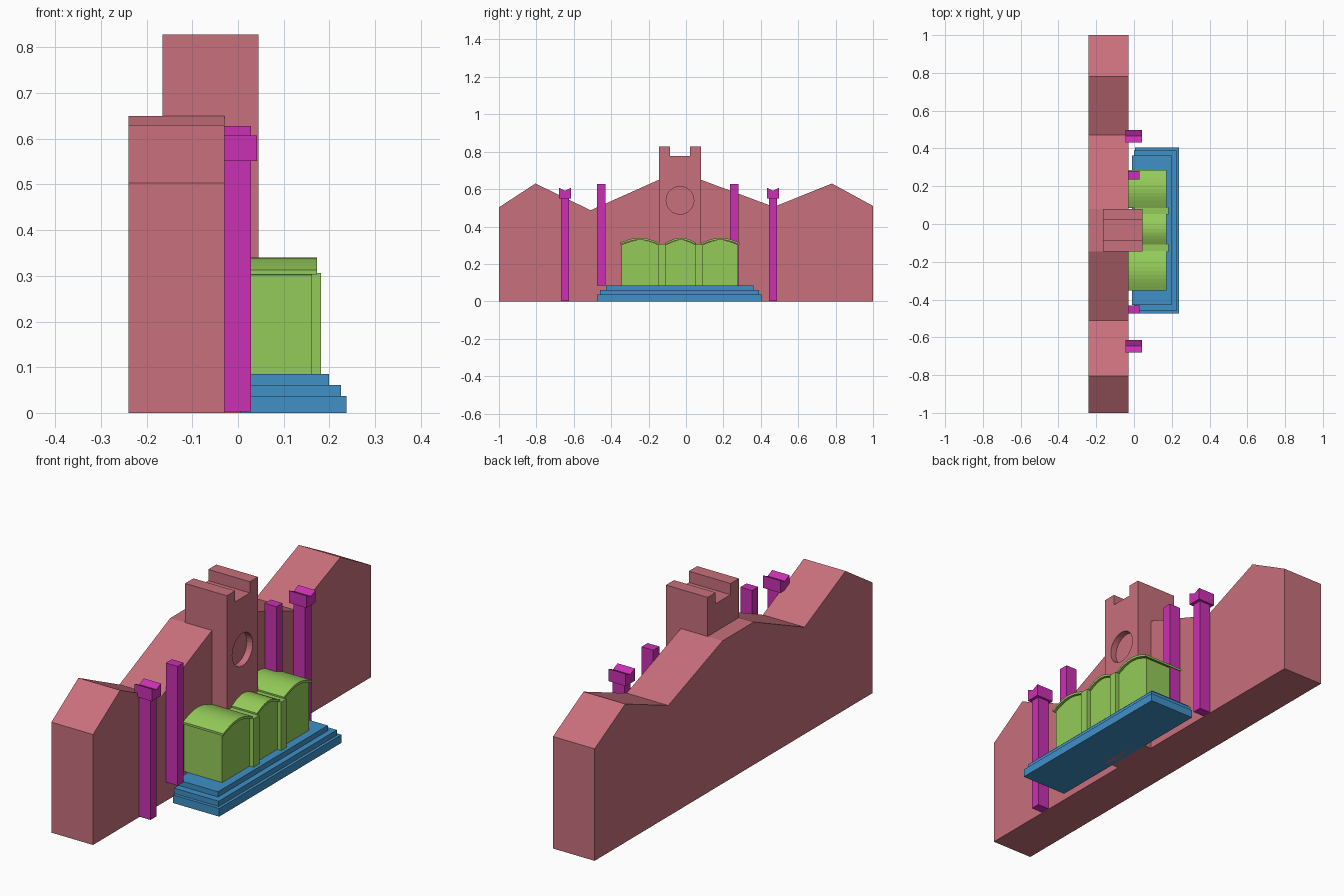
import bpy, bmesh, math

if "Cube" in bpy.data.objects:
    bpy.data.objects.remove(bpy.data.objects["Cube"])


def material(name, col):
    m = bpy.data.materials.new(name)
    m.diffuse_color = (*col, 1)
    m.use_nodes = True
    m.node_tree.nodes["Principled BSDF"].inputs["Base Color"].default_value = m.diffuse_color
    return m


ROSE = material("rose", (0.58, 0.16, 0.20))
GREEN = material("green", (0.30, 0.60, 0.10))
BLUE = material("blue", (0.05, 0.28, 0.57))
MAGENTA = material("magenta", (0.60, 0.03, 0.45))


def extrude_profile(name, pts, x0, x1, mat):
    """Extrude a (y, z) outline along x."""
    bm = bmesh.new()
    face = bm.faces.new([bm.verts.new((x0, y, z)) for y, z in pts])
    out = bmesh.ops.extrude_face_region(bm, geom=[face])
    verts = [v for v in out["geom"] if isinstance(v, bmesh.types.BMVert)]
    bmesh.ops.translate(bm, verts=verts, vec=(x1 - x0, 0, 0))
    bmesh.ops.recalc_face_normals(bm, faces=bm.faces)
    me = bpy.data.meshes.new(name)
    bm.to_mesh(me)
    bm.free()
    me.materials.append(mat)
    ob = bpy.data.objects.new(name, me)
    bpy.context.collection.objects.link(ob)
    return ob


def box(name, x0, x1, y0, y1, z0, z1, mat):
    return extrude_profile(name, [(y0, z0), (y1, z0), (y1, z1), (y0, z1)], x0, x1, mat)


# Long gabled wall
extrude_profile("facade", [(-1, 0), (1, 0), (1, 0.51), (0.78, 0.63), (0.47, 0.505),
                           (0.08, 0.65), (-0.145, 0.65), (-0.51, 0.487),
                           (-0.805, 0.63), (-1, 0.503)], -0.24, -0.03, ROSE)

# Central tower with notched top and round recess
tower = extrude_profile("tower", [(-0.145, 0), (0.08, 0), (0.08, 0.828), (0.022, 0.828),
                                  (0.022, 0.777), (-0.085, 0.777), (-0.085, 0.828),
                                  (-0.145, 0.828)], -0.165, 0.045, ROSE)
ring = [(-0.032 + 0.074 * math.cos(math.tau * i / 32),
         0.54 + 0.074 * math.sin(math.tau * i / 32)) for i in range(32)]
cutter = extrude_profile("recess_cutter", ring, 0.015, 0.1, ROSE)
cutter.hide_render = True
cutter.hide_viewport = True
cut = tower.modifiers.new("round_recess", "BOOLEAN")
cut.operation = "DIFFERENCE"
cut.solver = "EXACT"
cut.object = cutter

# Three entrance steps
for i, (x0, x1, y0, y1, z0, z1) in enumerate([
        (0.005, 0.238, -0.475, 0.405, 0.0, 0.037),
        (0.0, 0.225, -0.46, 0.39, 0.037, 0.061),
        (-0.01, 0.199, -0.428, 0.362, 0.061, 0.085)]):
    box(f"step_{i + 1}", x0, x1, y0, y1, z0, z1, BLUE)


def arc(y0, y1, z0, rise, n=10):
    """Shallow arched line from y0 to y1."""
    return [(y0 + (y1 - y0) * i / n, z0 + rise * math.sin(math.pi * i / n))
            for i in range(n + 1)]


# Porch bays with thin arched roofs
for side, y0, y1, r0, r1, back in [("left", -0.345, -0.145, -0.353, -0.143, -0.03),
                                   ("middle", -0.107, 0.052, -0.109, 0.054, 0.0),
                                   ("right", 0.088, 0.278, 0.084, 0.287, -0.03)]:
    extrude_profile(f"porch_bay_{side}", [(y0, 0.085), (y1, 0.085)] + arc(y0, y1, 0.302, 0.026)[::-1],
                    back, 0.162, GREEN)
    extrude_profile(f"porch_roof_{side}", arc(r0, r1, 0.303, 0.026) + arc(r0, r1, 0.313, 0.027)[::-1],
                    back, 0.173, GREEN)

# Piers between the bays
for side, y0, y1 in [("left", -0.148, -0.107), ("right", 0.051, 0.09)]:
    box(f"porch_pier_{side}", 0.0, 0.182, y0, y1, 0.085, 0.306, GREEN)

# Tall outer pillars with dished caps, and plain inner pillars on the steps
for side, yc in [("left", -0.647), ("right", 0.465)]:
    box(f"outer_pillar_{side}", -0.03, 0.028, yc - 0.022, yc + 0.022, 0.003, 0.551, MAGENTA)
    extrude_profile(f"pillar_cap_{side}", [(yc - 0.033, 0.551), (yc + 0.033, 0.551),
                                           (yc + 0.033, 0.607), (yc, 0.592),
                                           (yc - 0.033, 0.607)], -0.045, 0.042, MAGENTA)
for side, yc in [("left", -0.453), ("right", 0.258)]:
    box(f"inner_pillar_{side}", -0.031, 0.028, yc - 0.022, yc + 0.022, 0.085, 0.628, MAGENTA)
